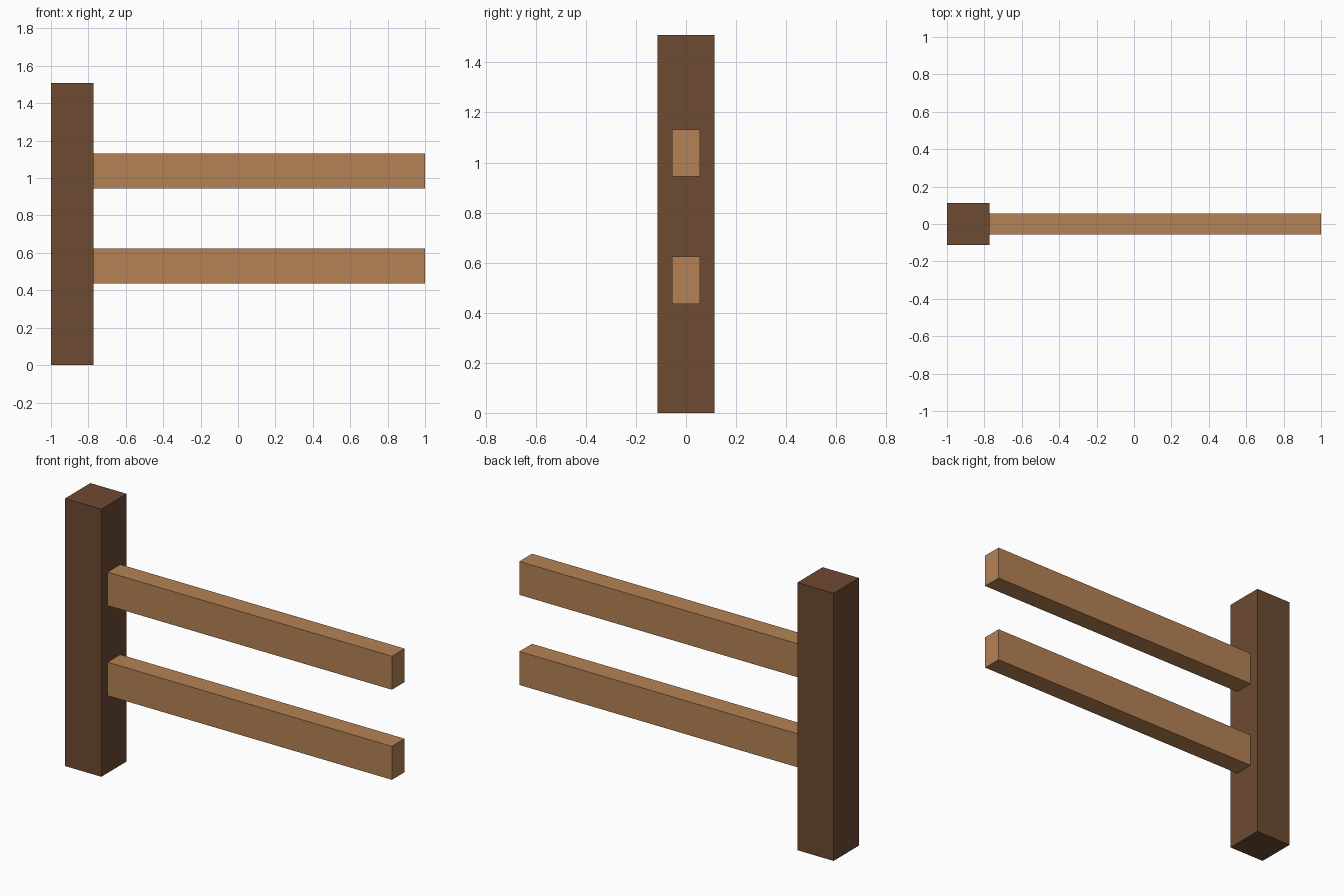
import bpy

if "Cube" in bpy.data.objects:
    bpy.data.objects.remove(bpy.data.objects["Cube"])


def material(name, color):
    mat = bpy.data.materials.new(name)
    mat.diffuse_color = (*color, 1)
    mat.use_nodes = True
    mat.node_tree.nodes["Principled BSDF"].inputs["Base Color"].default_value = mat.diffuse_color
    return mat


def box(name, lo, hi, mat):
    center = [(a + b) / 2 for a, b in zip(lo, hi)]
    bpy.ops.mesh.primitive_cube_add(size=1, location=center)
    obj = bpy.context.object
    obj.name = name
    obj.scale = [b - a for a, b in zip(lo, hi)]
    bpy.ops.object.transform_apply(location=False, rotation=False, scale=True)
    obj.data.materials.append(mat)
    return obj


dark_wood = material("dark_wood", (0.156, 0.069, 0.032))
light_wood = material("light_wood", (0.462, 0.223, 0.089))

POST = 0.2264      # post width
RAIL_W = 0.1132    # rail thickness
RAIL_H = 0.1887    # rail height

# Upright post at the left end
box("post", (-1, -POST / 2, 0), (-1 + POST, POST / 2, 1.509), dark_wood)

# Two rails, let into the middle of the post
for name, z in (("lower_rail", 0.53), ("upper_rail", 1.038)):
    box(name, (-1 + POST / 2, -RAIL_W / 2, z - RAIL_H / 2),
        (1, RAIL_W / 2, z + RAIL_H / 2), light_wood)
